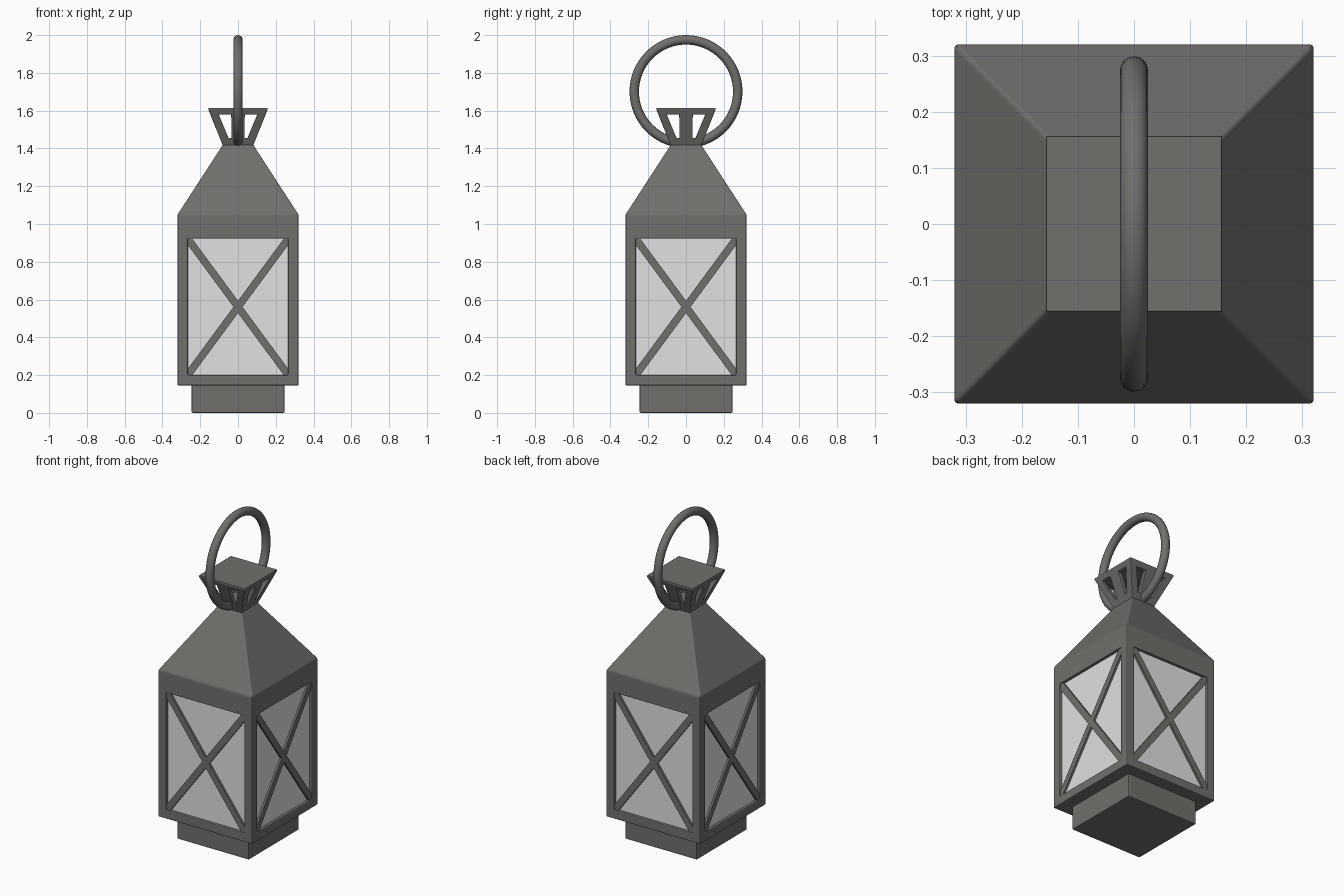
import bpy, bmesh, math
from mathutils import Matrix

if "Cube" in bpy.data.objects:
    bpy.data.objects.remove(bpy.data.objects["Cube"])


def material(name, rgb):
    m = bpy.data.materials.new(name)
    m.diffuse_color = (*rgb, 1)
    m.use_nodes = True
    m.node_tree.nodes["Principled BSDF"].inputs["Base Color"].default_value = m.diffuse_color
    return m


METAL = material("dark_grey_metal", (0.165, 0.16, 0.15))
GLASS = material("pale_glass", (0.75, 0.75, 0.75))


def finish(name, bm, mat):
    bmesh.ops.recalc_face_normals(bm, faces=bm.faces)
    me = bpy.data.meshes.new(name)
    bm.to_mesh(me)
    bm.free()
    me.materials.append(mat)
    ob = bpy.data.objects.new(name, me)
    bpy.context.collection.objects.link(ob)
    return ob


def loft(name, rings, mat=METAL):
    """Stack of square sections given as (half width, z)."""
    bm = bmesh.new()
    loops = [[bm.verts.new((sx * h, sy * h, z))
              for sx, sy in ((-1, -1), (1, -1), (1, 1), (-1, 1))] for h, z in rings]
    bm.faces.new(loops[0])
    bm.faces.new(loops[-1])
    for a, b in zip(loops, loops[1:]):
        for i in range(4):
            j = (i + 1) % 4
            bm.faces.new((a[i], a[j], b[j], b[i]))
    return finish(name, bm, mat)


def prism(name, outlines, y0, y1, turn=0, mat=METAL):
    """Extrude (x, z) outlines from y0 to y1, then turn about z."""
    bm = bmesh.new()
    for pts in outlines:
        a = [bm.verts.new((x, y0, z)) for x, z in pts]
        b = [bm.verts.new((x, y1, z)) for x, z in pts]
        bm.faces.new(a)
        bm.faces.new(b)
        for i in range(len(pts)):
            j = (i + 1) % len(pts)
            bm.faces.new((a[i], a[j], b[j], b[i]))
    bm.transform(Matrix.Rotation(turn, 4, 'Z'))
    return finish(name, bm, mat)


def cut(ob, cutters):
    bpy.context.view_layer.objects.active = ob
    for c in cutters:
        m = ob.modifiers.new("cut", 'BOOLEAN')
        m.operation, m.solver, m.object = 'DIFFERENCE', 'EXACT', c
        bpy.ops.object.modifier_apply(modifier=m.name)
        bpy.data.objects.remove(c)


def soften(ob, width):
    m = ob.modifiers.new("soft_edges", 'BEVEL')
    m.width, m.segments, m.limit_method = width, 2, 'ANGLE'
    m.angle_limit = math.radians(25)


# Base plinth
soften(loft("base", [(0.245, 0.005), (0.245, 0.16)]), 0.005)
bpy.data.objects["base"].data.transform(Matrix.Translation((0, 0, -0.005)))

# Body and roof with a window opening through each side
A, B, T = 0.266, 0.2, 0.922
body = loft("body_and_roof", [(0.32, 0.145), (0.32, 1.05), (0.08, 1.42)])
window = [(-A, B), (A, B), (A, T), (-A, T)]
cut(body, [prism("window_cutter", [window], -0.5, 0.5, k * math.pi / 2) for k in (0, 1)])
soften(body, 0.006)

# Glass box behind the openings
loft("glass", [(0.303, B - 0.01), (0.303, T + 0.01)], GLASS)

# Crossed bars on each window
w, h = 0.024, 0.033
bar = [(-A, B), (-A + w, B), (A, T - h), (A, T), (A - w, T), (-A, B + h)]
mirrored = [(-x, z) for x, z in bar]
for k, side in enumerate(("front", "right", "back", "left")):
    prism("cross_bars_" + side, [bar, mirrored], -0.315, -0.30, k * math.pi / 2)

# Flared vent cap: hollow, two slots per side
cap = loft("vent_cap", [(0.08, 1.415), (0.157, 1.605), (0.157, 1.615)])
slot = [(0.034, 1.455), (0.05, 1.455), (0.102, 1.58), (0.036, 1.58)]
slots = [slot, [(-x, z) for x, z in slot]]
cut(cap, [loft("hollow_cutter", [(0.066, 1.45), (0.12, 1.585)])]
    + [prism("slot_cutter", slots, -0.3, 0.3, k * math.pi / 2) for k in (0, 1)])
soften(cap, 0.003)

# Carrying ring
bpy.ops.mesh.primitive_torus_add(major_radius=0.274, minor_radius=0.025,
                                 major_segments=64, minor_segments=16,
                                 location=(0, 0, 1.701), rotation=(0, math.pi / 2, 0))
ring = bpy.context.object
ring.name = "carrying_ring"
ring.data.materials.append(METAL)
bpy.ops.object.shade_smooth()
